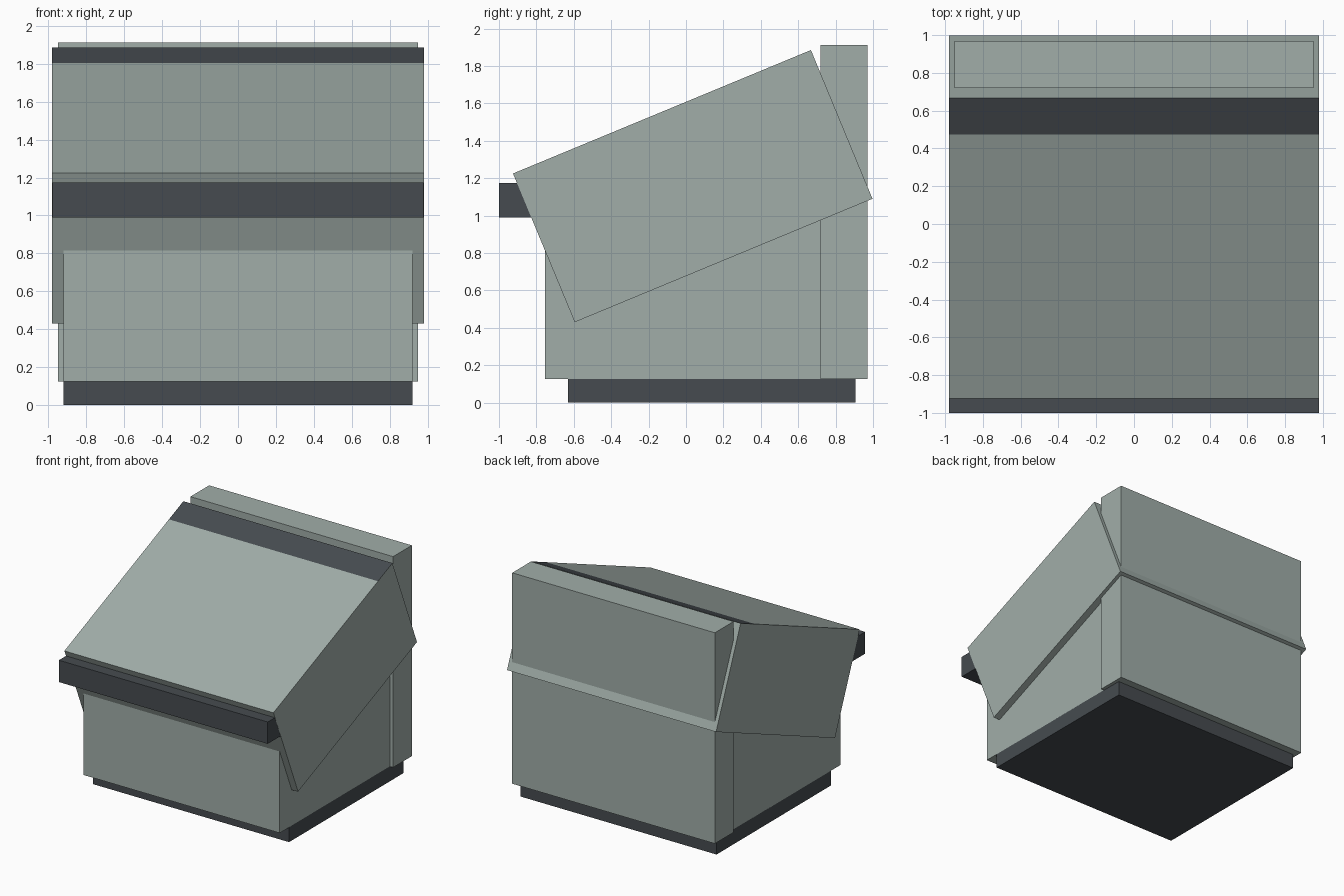
import bpy, bmesh, math
from mathutils import Vector

cube = bpy.data.objects.get("Cube")
if cube:
    bpy.data.objects.remove(cube, do_unlink=True)


def make_material(name, rgb):
    mat = bpy.data.materials.new(name)
    mat.use_nodes = True
    mat.diffuse_color = (*rgb, 1)
    mat.node_tree.nodes["Principled BSDF"].inputs["Base Color"].default_value = (*rgb, 1)
    return mat


grey_green = make_material("grey_green", (0.356, 0.423, 0.397))
charcoal = make_material("charcoal", (0.061, 0.071, 0.080))


def prism(name, half_width, profile, mats):
    """Extrude a (y, z) side profile symmetrically across x."""
    bm = bmesh.new()
    face = bm.faces.new([bm.verts.new((-half_width, y, z)) for y, z in profile])
    ext = bmesh.ops.extrude_face_region(bm, geom=[face])
    moved = [v for v in ext["geom"] if isinstance(v, bmesh.types.BMVert)]
    bmesh.ops.translate(bm, verts=moved, vec=(2 * half_width, 0, 0))
    bmesh.ops.recalc_face_normals(bm, faces=bm.faces)
    mesh = bpy.data.meshes.new(name)
    bm.to_mesh(mesh)
    bm.free()
    for mat in mats:
        mesh.materials.append(mat)
    obj = bpy.data.objects.new(name, mesh)
    bpy.context.collection.objects.link(obj)
    return obj


def box(name, half_width, y0, y1, z0, z1, mat):
    return prism(name, half_width, [(y0, z0), (y1, z0), (y1, z1), (y0, z1)], [mat])


# Upright parts
box("base_plinth", 0.92, -0.63, 0.905, 0.0, 0.127, charcoal)
box("lower_body", 0.92, -0.755, 0.73, 0.125, 1.0, grey_green)
box("back_panel", 0.95, 0.72, 0.97, 0.125, 1.912, grey_green)
box("front_bar", 0.979, -1.0, -0.75, 0.99, 1.175, charcoal)

# Tilted upper housing
housing = prism("tilted_housing", 0.98,
                [(-0.925, 1.225), (0.668, 1.885), (0.997, 1.09), (-0.595, 0.43)],
                [grey_green, charcoal])

# Dark stripe cut into the upper end of the sloping top
bm = bmesh.new()
bm.from_mesh(housing.data)
top = [f for f in bm.faces if f.normal.z > 0.8]
edges = {e for f in top for e in f.edges}
bmesh.ops.bisect_plane(bm, geom=top + list(edges), plane_co=(0, 0.475, 0), plane_no=(0, 1, 0))
bm.normal_update()
for f in bm.faces:
    if f.normal.z > 0.8 and f.calc_center_median().y > 0.475:
        f.material_index = 1
bm.to_mesh(housing.data)
bm.free()
